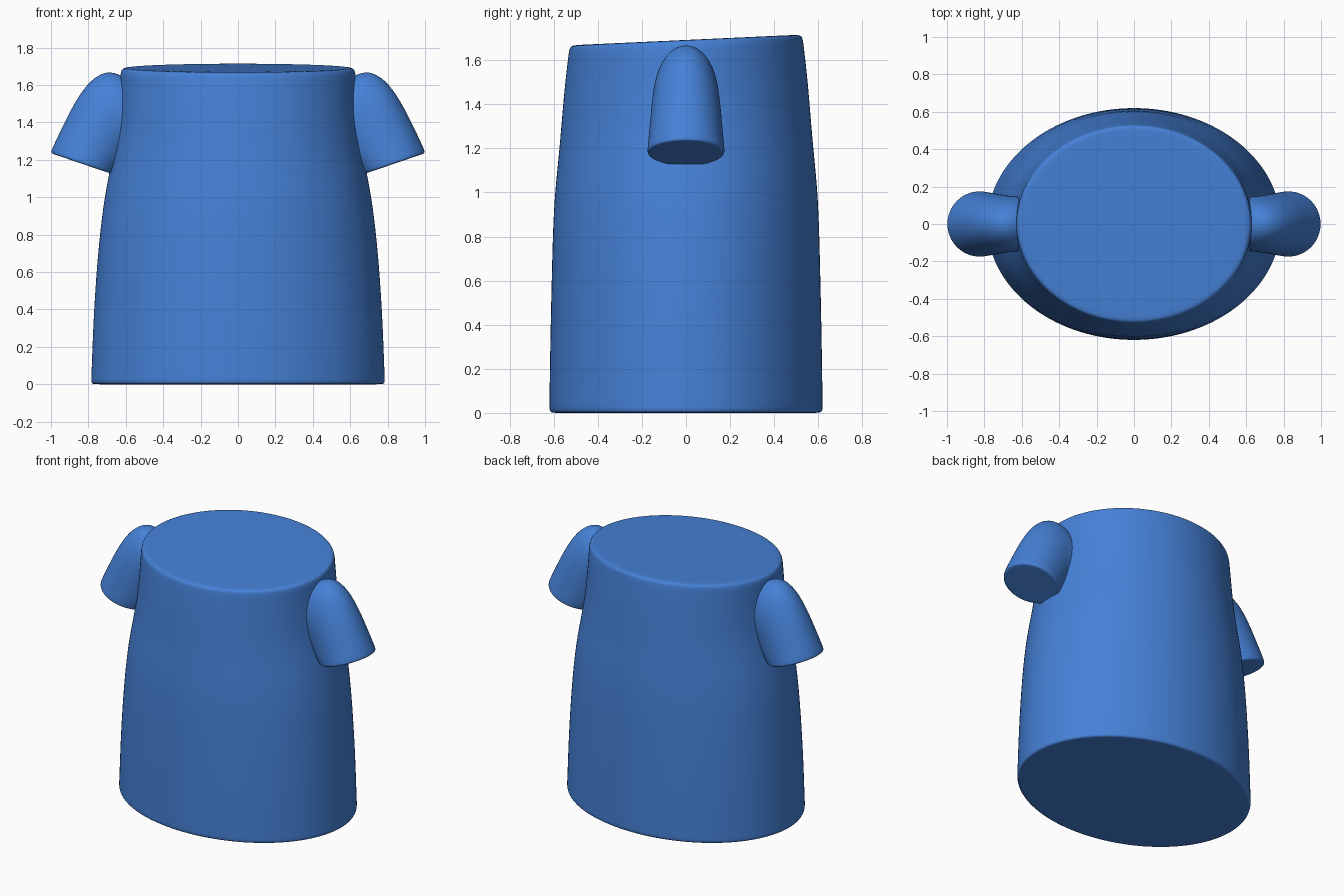
import bpy, bmesh
from math import cos, sin, tau
from mathutils import Vector

if "Cube" in bpy.data.objects:
    bpy.data.objects.remove(bpy.data.objects["Cube"])

blue = bpy.data.materials.new("blue_fabric")
blue.diffuse_color = (0.06, 0.22, 0.68, 1)
blue.use_nodes = True
blue.node_tree.nodes["Principled BSDF"].inputs["Base Color"].default_value = blue.diffuse_color


def loft(name, rings):
    """Skin closed rings of points, cap both ends, smooth with subdivision."""
    bm = bmesh.new()
    loops = [[bm.verts.new(p) for p in ring] for ring in rings]
    n = len(loops[0])
    for a, b in zip(loops, loops[1:]):
        for i in range(n):
            j = (i + 1) % n
            bm.faces.new((a[i], a[j], b[j], b[i]))
    bm.faces.new(loops[0])
    bm.faces.new(loops[-1])
    bmesh.ops.recalc_face_normals(bm, faces=bm.faces)
    mesh = bpy.data.meshes.new(name)
    bm.to_mesh(mesh)
    bm.free()
    mesh.materials.append(blue)
    mesh.shade_smooth()
    obj = bpy.data.objects.new(name, mesh)
    bpy.context.collection.objects.link(obj)
    obj.modifiers.new("smooth", 'SUBSURF').levels = 2
    obj.modifiers["smooth"].render_levels = 2
    return obj


def ellipse(centre, u, v, n):
    return [centre + u * cos(tau * i / n) + v * sin(tau * i / n) for i in range(n)]


# Shirt body: oval sections (half width, half depth, height), top sloping to the front
profile = [
    (0.70, 0.54, 0.0), (0.765, 0.60, 0.0), (0.784, 0.617, 0.003), (0.788, 0.622, 0.02),
    (0.785, 0.621, 0.06), (0.775, 0.617, 0.35), (0.755, 0.61, 0.65), (0.735, 0.605, 0.85),
    (0.712, 0.596, 1.02), (0.68, 0.579, 1.18), (0.654, 0.567, 1.32), (0.639, 0.554, 1.48),
    (0.632, 0.538, 1.62), (0.630, 0.533, 1.66), (0.624, 0.528, 1.685), (0.605, 0.51, 1.692),
    (0.55, 0.455, 1.692),
]
rings = []
for w, d, z in profile:
    tilt = Vector((0, d, 0.046 * d * z / 1.69))
    rings.append(ellipse(Vector((0, 0, z)), Vector((w, 0, 0)), tilt, 48))
loft("shirt_body", rings)

# Sleeves: sections given by outer point, inner point and half width, bending down from the shoulder
sections = [
    ((0.96, 1.222), (0.70, 1.134), 0.135),
    ((0.99, 1.232), (0.67, 1.122), 0.165),
    ((1.003, 1.24), (0.655, 1.122), 0.177),
    ((0.994, 1.264), (0.645, 1.14), 0.176),
    ((0.93, 1.40), (0.62, 1.16), 0.168),
    ((0.863, 1.53), (0.60, 1.18), 0.161),
    ((0.79, 1.63), (0.59, 1.19), 0.154),
    ((0.70, 1.682), (0.57, 1.20), 0.148),
    ((0.62, 1.655), (0.54, 1.21), 0.143),
    ((0.50, 1.58), (0.48, 1.22), 0.135),
]
rings = []
for o, i, w in sections:
    outer, inner = Vector((o[0], 0, o[1])), Vector((i[0], 0, i[1]))
    rings.append(ellipse((outer + inner) / 2, (outer - inner) / 2, Vector((0, w, 0)), 24))
sleeves = loft("sleeves", rings)
sleeves.modifiers.new("mirror", 'MIRROR')
